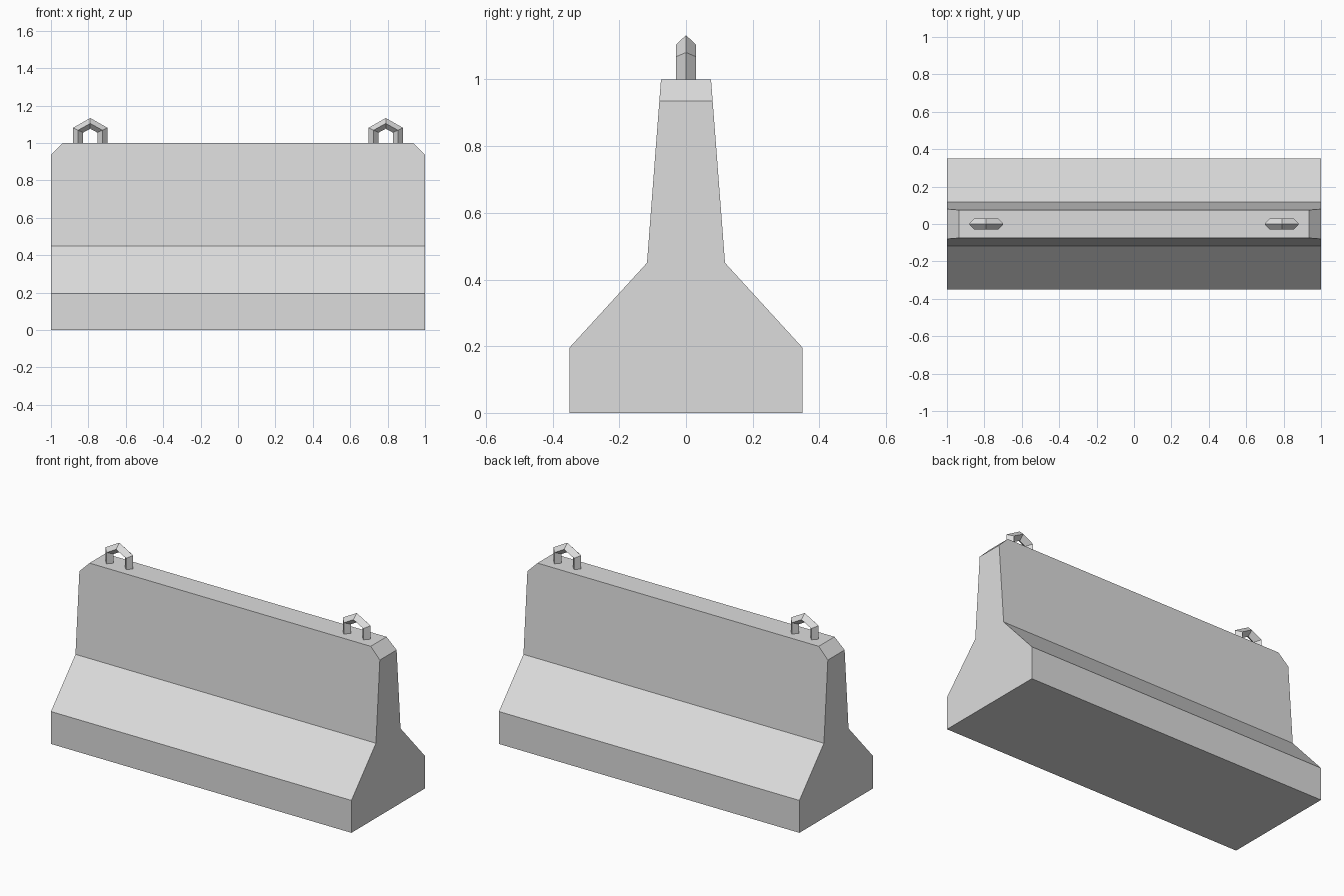
import bpy
import bmesh

default = bpy.data.objects.get("Cube")
if default:
    bpy.data.objects.remove(default, do_unlink=True)

# Concrete grey for everything
concrete = bpy.data.materials.new("concrete_grey")
concrete.use_nodes = True
colour = (0.72, 0.72, 0.72, 1.0)
concrete.diffuse_color = colour
concrete.node_tree.nodes["Principled BSDF"].inputs["Base Color"].default_value = colour


def finish(name, bm):
    bmesh.ops.recalc_face_normals(bm, faces=bm.faces[:])
    mesh = bpy.data.meshes.new(name)
    bm.to_mesh(mesh)
    bm.free()
    mesh.materials.append(concrete)
    obj = bpy.data.objects.new(name, mesh)
    bpy.context.collection.objects.link(obj)
    return obj


def skin(name, rings):
    """Join matching closed rings of points into a capped solid."""
    bm = bmesh.new()
    loops = [[bm.verts.new(p) for p in ring] for ring in rings]
    n = len(loops[0])
    for a, b in zip(loops, loops[1:]):
        for i in range(n):
            j = (i + 1) % n
            bm.faces.new((a[i], a[j], b[j], b[i]))
    bm.faces.new(loops[0])
    bm.faces.new(loops[-1])
    return finish(name, bm)


# Barrier body: stepped profile swept along x, top corners bevelled
half = [(0.35, 0), (0.35, 0.195), (0.117, 0.45), (0.075, 1.0)]
profile = half + [(-y, z) for y, z in reversed(half)]
body = skin("barrier_body", [[(x, y, z) for y, z in profile] for x in (-1, 1)])
bm = bmesh.new()
bm.from_mesh(body.data)
top_ends = [e for e in bm.edges
            if all(v.co.z > 0.99 for v in e.verts)
            and abs(e.verts[0].co.x - e.verts[1].co.x) < 0.01]
bmesh.ops.bevel(bm, geom=top_ends, offset=0.064, segments=1, affect='EDGES')
bm.to_mesh(body.data)
bm.free()

# Lifting loops: diamond section bent over a peaked path
OUTER, MIDDLE, INNER = (0.092, 1.081, 1.133), (0.065, 1.068, 1.104), (0.038, 1.055, 1.076)
DEPTH = 0.03


def diamond(cx, points):
    (ox, oz), (mx, mz), (ix, iz) = points
    return [(cx + ox, 0, oz), (cx + mx, DEPTH, mz),
            (cx + ix, 0, iz), (cx + mx, -DEPTH, mz)]


for side, cx in (("right", -0.79), ("left", 0.79)):
    lines = (OUTER, MIDDLE, INNER)
    foot = [(w, 0.995) for w, s, p in lines]
    shoulder = [(w, s) for w, s, p in lines]
    peak = [(0, p) for w, s, p in lines]
    path = [foot, shoulder, peak,
            [(-x, z) for x, z in shoulder], [(-x, z) for x, z in foot]]
    skin("lifting_loop_" + side, [diamond(cx, pts) for pts in path])
